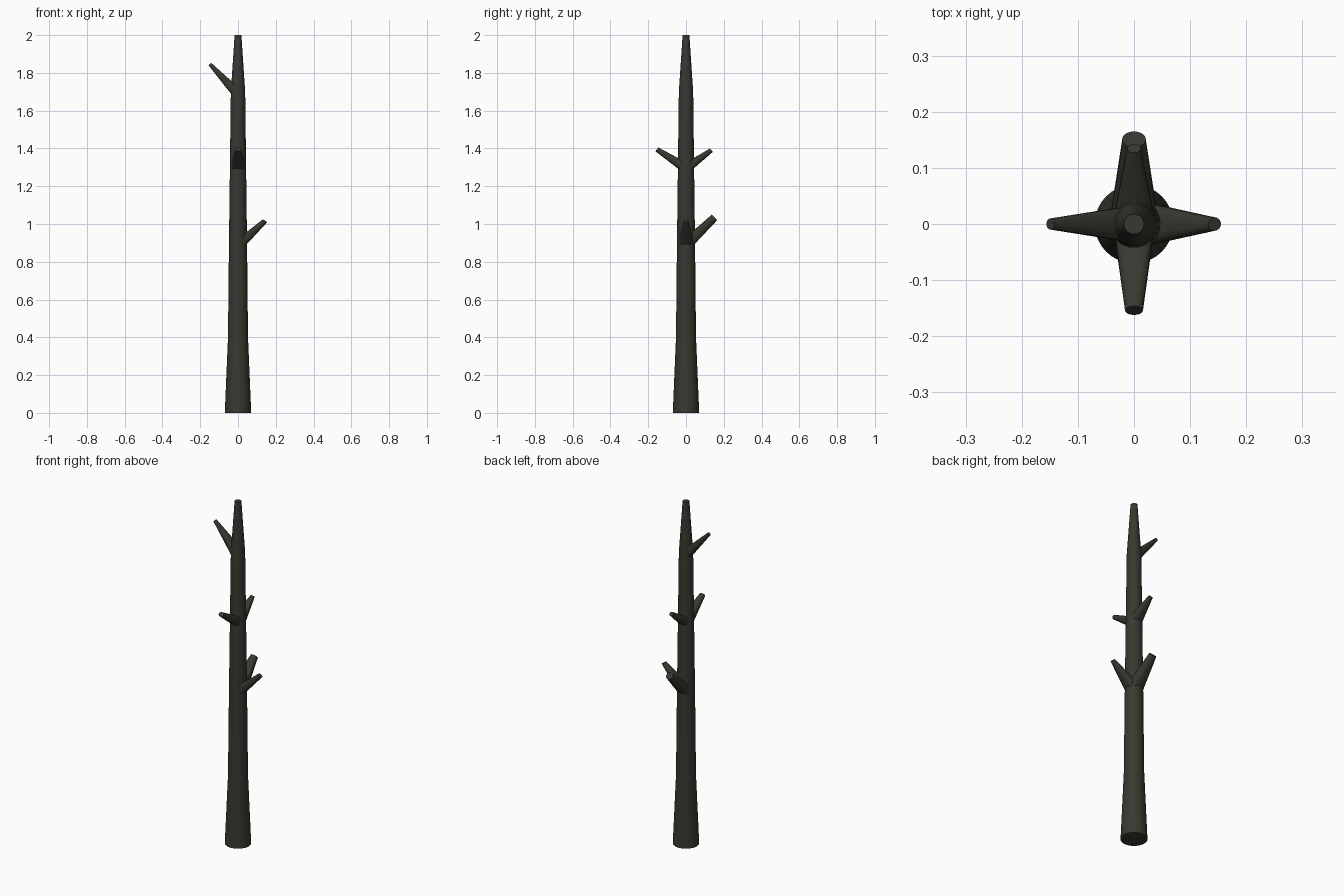
import bpy, bmesh, math
from mathutils import Vector, Matrix

if "Cube" in bpy.data.objects:
    bpy.data.objects.remove(bpy.data.objects["Cube"])

bark = bpy.data.materials.new("dark_bark")
bark.diffuse_color = (0.040, 0.040, 0.030, 1)
bark.use_nodes = True
bark.node_tree.nodes["Principled BSDF"].inputs["Base Color"].default_value = bark.diffuse_color


def loft(name, rings):
    """Skin closed rings of equal length and cap both ends."""
    bm = bmesh.new()
    vr = [[bm.verts.new(p) for p in r] for r in rings]
    n = len(vr[0])
    for a, b in zip(vr, vr[1:]):
        for i in range(n):
            j = (i + 1) % n
            bm.faces.new((a[i], a[j], b[j], b[i]))
    bm.faces.new(vr[0])
    bm.faces.new(vr[-1])
    bmesh.ops.recalc_face_normals(bm, faces=bm.faces[:])
    me = bpy.data.meshes.new(name)
    bm.to_mesh(me)
    bm.free()
    ob = bpy.data.objects.new(name, me)
    bpy.context.collection.objects.link(ob)
    me.materials.append(bark)
    bpy.ops.object.select_all(action='DESELECT')
    ob.select_set(True)
    bpy.context.view_layer.objects.active = ob
    bpy.ops.object.shade_smooth_by_angle(angle=math.radians(35))
    return ob


def angles(n):
    return [2 * math.pi * i / n for i in range(n)]


# Tapered trunk: (height, radius)
profile = [(0, .07), (.4, .053), (.89, .048), (1.29, .043), (1.7, .038), (2, .018)]
loft("trunk", [[(r * math.cos(a), r * math.sin(a), z) for a in angles(32)]
               for z, r in profile])


def branch(name, turn, r0, z_low, z_high, w0, top, bottom, w1):
    """Stub from a squarish patch on the trunk to a round cut tip.
    top / bottom are the tip's edges as (distance from axis, height)."""
    rot = Matrix.Rotation(math.radians(turn), 3, 'Z')
    top, bottom = Vector((top[0], 0, top[1])), Vector((bottom[0], 0, bottom[1]))
    mid, half = (top + bottom) / 2, (top - bottom) / 2
    zc, zh = (z_low + z_high) / 2, (z_high - z_low) / 2
    base, tip = [], []
    for a in angles(20):
        c, s = math.cos(a), math.sin(a)
        sq = lambda v: math.copysign(abs(v) ** 0.6, v)
        base.append(rot @ Vector((r0, w0 * sq(c), zc + zh * sq(s))))
        tip.append(rot @ (mid + half * s + Vector((0, w1 * c, 0))))
    loft(name, [base, tip])


# Branch stubs
branch("low_right_branch", 0, .030, .875, .945, .037, (.132, 1.025), (.155, 1.01), .012)
branch("low_back_branch", 90, .028, .875, .955, .040, (.137, 1.05), (.165, 1.02), .021)
branch("middle_front_branch", -90, .025, 1.28, 1.34, .034, (.146, 1.405), (.162, 1.385), .016)
branch("middle_back_branch", 90, .025, 1.28, 1.34, .034, (.127, 1.40), (.142, 1.382), .012)
branch("top_left_branch", 180, .022, 1.67, 1.745, .030, (.142, 1.853), (.156, 1.84), .010)
